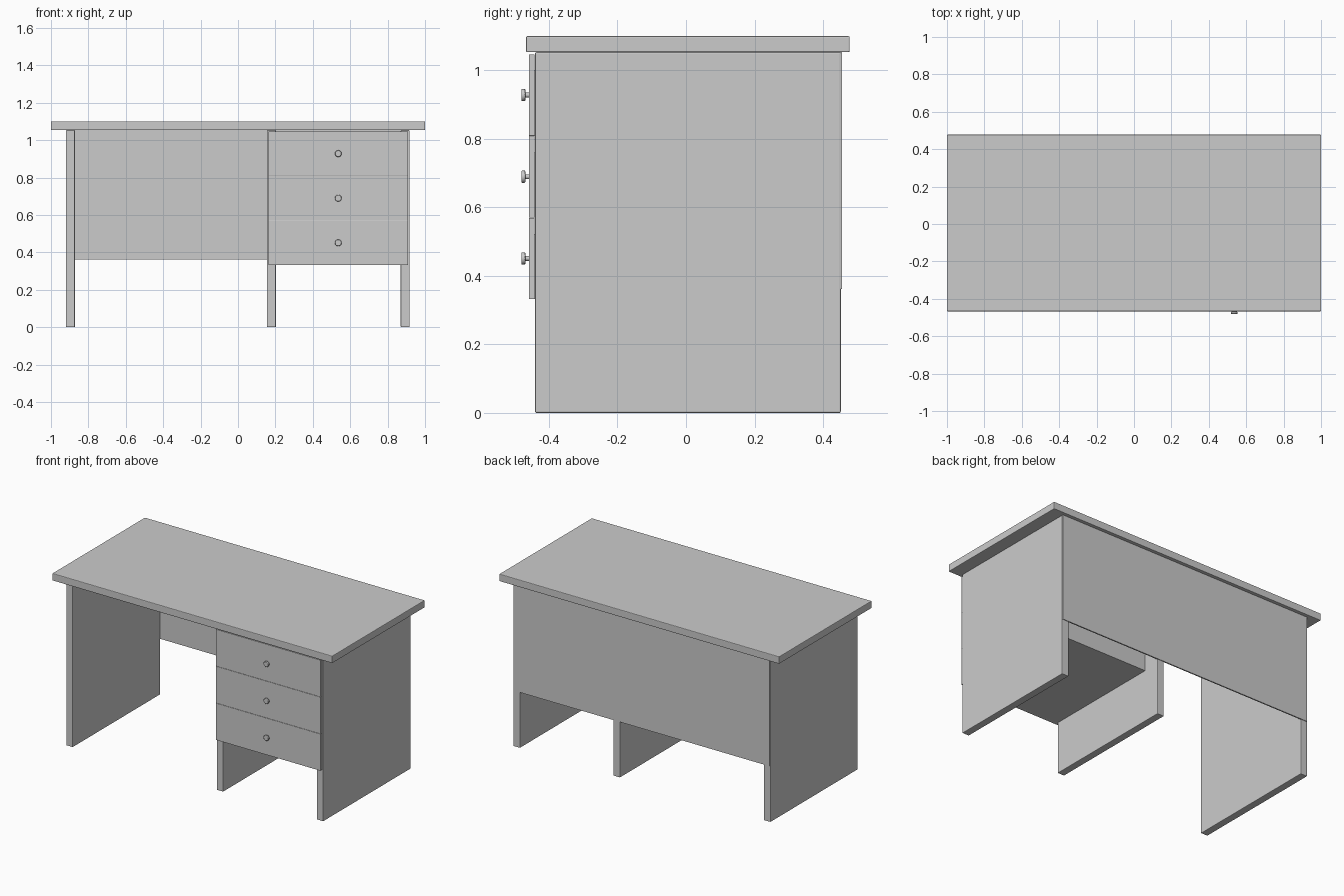
import bpy
import math

if "Cube" in bpy.data.objects:
    bpy.data.objects.remove(bpy.data.objects["Cube"])


def box(name, x, y, z, bevel=0.0):
    """Box spanning the (min, max) range on each axis."""
    bpy.ops.mesh.primitive_cube_add(
        size=1, location=[(a + b) / 2 for a, b in (x, y, z)])
    ob = bpy.context.object
    ob.name = name
    ob.scale = [b - a for a, b in (x, y, z)]
    bpy.ops.object.transform_apply(location=False, rotation=False, scale=True)
    if bevel:
        mod = ob.modifiers.new("Bevel", 'BEVEL')
        mod.width = bevel
        mod.segments = 2
    return ob


def knob_disc(name, radius, x, y, z, bevel=0.0):
    """Cylinder running along y between the (min, max) values."""
    bpy.ops.mesh.primitive_cylinder_add(
        vertices=24, radius=radius, depth=y[1] - y[0],
        location=(x, (y[0] + y[1]) / 2, z), rotation=(math.pi / 2, 0, 0))
    ob = bpy.context.object
    ob.name = name
    if bevel:
        mod = ob.modifiers.new("Bevel", 'BEVEL')
        mod.width = bevel
        mod.segments = 2
    bpy.ops.object.shade_smooth_by_angle(angle=math.radians(40))


# Table top
box("table_top", (-1, 1), (-0.467, 0.478), (1.053, 1.10), 0.004)

# Upright side panels
for name, x0 in (("left_side", -0.92), ("middle_side", 0.155), ("right_side", 0.87)):
    box(name, (x0, x0 + 0.048), (-0.441, 0.452), (0, 1.053), 0.004)

# Thin modesty panel across the back
box("back_panel", (-0.917, 0.915), (0.448, 0.456), (0.362, 1.053))

# Three drawers: front, open-topped tray and knob
X0, X1, Y1, T = 0.205, 0.868, 0.344, 0.012
for i in range(3):
    z0 = 0.332 + i * 0.2385
    top = z0 + 0.19
    n = i + 1
    box(f"drawer_front_{n}", (0.163, 0.91), (-0.459, -0.442), (z0, z0 + 0.2375), 0.001)
    box(f"drawer_bottom_{n}", (X0, X1), (-0.442, Y1), (z0, z0 + T))
    box(f"drawer_left_{n}", (X0, X0 + T), (-0.442, Y1), (z0 + T, top))
    box(f"drawer_right_{n}", (X1 - T, X1), (-0.442, Y1), (z0 + T, top))
    box(f"drawer_back_{n}", (X0 + T, X1 - T), (Y1 - T, Y1), (z0 + T, top))
    kz = z0 + 0.119
    knob_disc(f"knob_stem_{n}", 0.007, 0.536, (-0.472, -0.457), kz)
    knob_disc(f"knob_head_{n}", 0.018, 0.536, (-0.481, -0.469), kz, 0.003)
